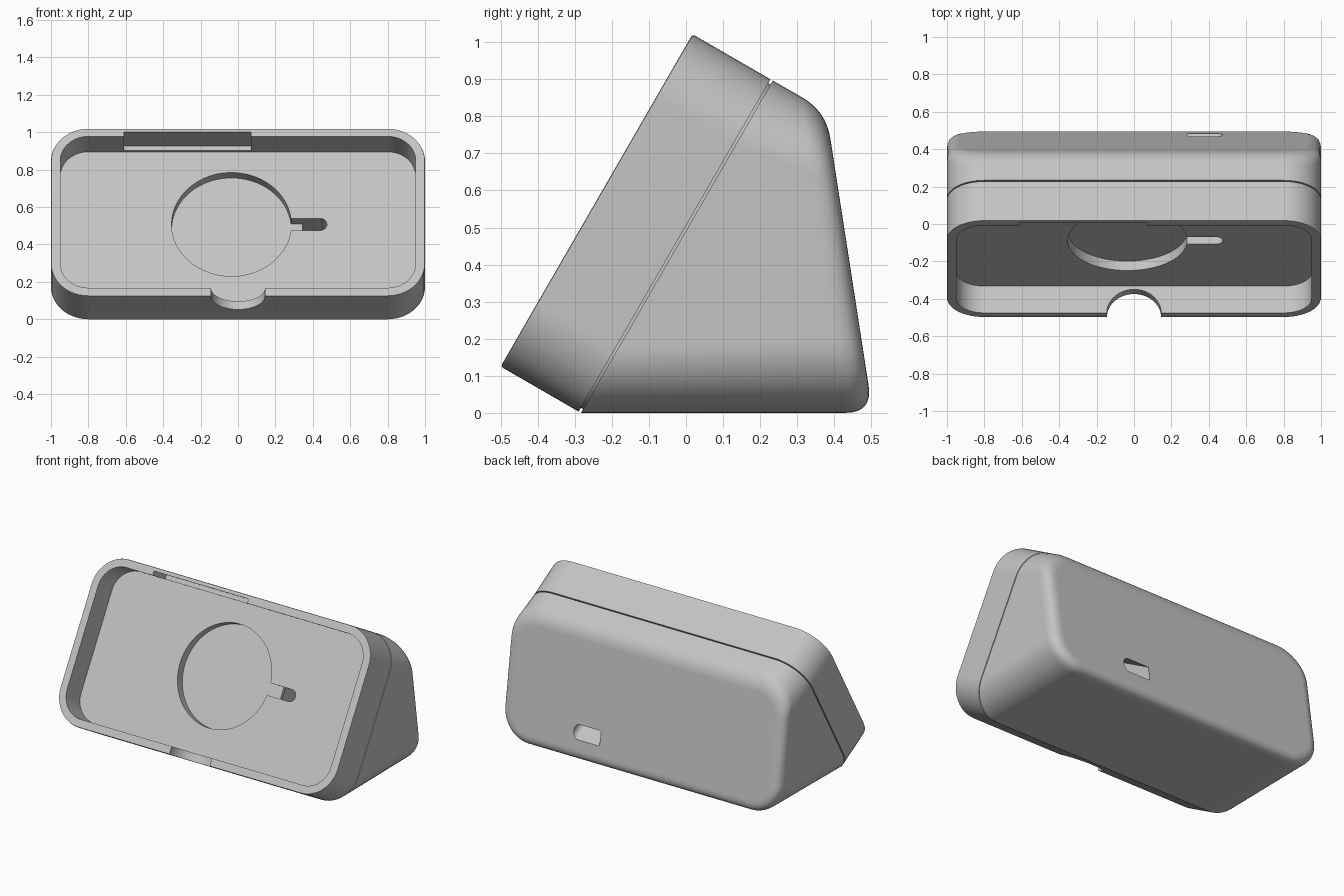
import bpy, bmesh, math
from mathutils import Vector

cube = bpy.data.objects.get("Cube")
if cube:
    bpy.data.objects.remove(cube)

TILT = math.radians(60)
HEIGHT = 1.035      # length of the sloping front face
SEAM = 0.25         # depth of the joint behind the front face
FLOOR = 0.165       # depth of the tray floor
PAD_X, PAD_V, PAD_R = -0.035, 0.537, 0.32

grey = bpy.data.materials.new("light grey plastic")
grey.use_nodes = True
colour = (0.55, 0.55, 0.55, 1)
grey.diffuse_color = colour
grey.node_tree.nodes["Principled BSDF"].inputs["Base Color"].default_value = colour


def place(x, v, d):
    """Point on the tilted frame: across, up the slope, depth behind it."""
    c, s = math.cos(TILT), math.sin(TILT)
    return Vector((x, -0.5 + c * v + s * d, 0.125 + s * v - c * d))


def rounded(x0, x1, v0, v1, r, inset=0.0, steps=12):
    """Rounded rectangle; r is one radius or (right, left)."""
    right, left = r if isinstance(r, tuple) else (r, r)
    pts = []
    for i, (cx, cv) in enumerate([(x1, v1), (x0, v1), (x0, v0), (x1, v0)]):
        rad = right if i in (0, 3) else left
        mx = cx - math.copysign(rad, cx - (x0 + x1) / 2)
        mv = cv - math.copysign(rad, cv - (v0 + v1) / 2)
        if rad == 0:
            pts.append((cx, cv))
            continue
        for k in range(steps + 1):
            a = math.pi / 2 * (i + k / steps)
            pts.append((mx + (rad - inset) * math.cos(a), mv + (rad - inset) * math.sin(a)))
    return pts


def loft(name, rings):
    """Closed solid through rings of equal point count."""
    bm = bmesh.new()
    loops = [[bm.verts.new(p) for p in ring] for ring in rings]
    n = len(loops[0])
    for a, b in zip(loops, loops[1:]):
        for i in range(n):
            bm.faces.new((a[i], a[(i + 1) % n], b[(i + 1) % n], b[i]))
    bm.faces.new(loops[0])
    bm.faces.new(loops[-1])
    bmesh.ops.recalc_face_normals(bm, faces=bm.faces)
    mesh = bpy.data.meshes.new(name)
    bm.to_mesh(mesh)
    bm.free()
    mesh.materials.append(grey)
    obj = bpy.data.objects.new(name, mesh)
    bpy.context.collection.objects.link(obj)
    return obj


def prism(name, outline, d0, d1):
    return loft(name, [[place(x, v, d) for x, v in outline] for d in (d0, d1)])


def cut(obj, cutters):
    bpy.context.view_layer.objects.active = obj
    for c in cutters:
        m = obj.modifiers.new("cut", "BOOLEAN")
        m.operation, m.solver, m.object = "DIFFERENCE", "EXACT", c
        bpy.ops.object.modifier_apply(modifier=m.name)


def shell(inset, d):
    return [place(x, v, d) for x, v in rounded(-1, 1, 0, HEIGHT, 0.2, inset)]


# Tray: softened front rim, and a tongue that leaves a groove at the joint
tray = loft("front_tray", [shell(0.008, 0), shell(0.002, 0.002), shell(0, 0.008),
                           shell(0, SEAM - 0.007), shell(0.012, SEAM - 0.007),
                           shell(0.012, SEAM)])

# Rear body: lofted from the joint to the leaning back face, with a filleted edge
low, high = Vector((0, 0.504, 0)), Vector((0, 0.378, 0.814))
up = (high - low).normalized()
span = (high - low).length
FILLET = 0.075


def back_ring(inset):
    return [low + up * v + Vector((x, 0, 0)) for x, v in rounded(-1, 1, 0, span, 0.2, inset)]


front, edge, inner = shell(0, SEAM), back_ring(0), back_ring(FILLET)
start = [e + (f - e).normalized() * FILLET for f, e in zip(front, edge)]
rings = [front]
for k in range(9):
    t = k / 8
    rings.append([a * (1 - t) ** 2 + b * 2 * t * (1 - t) + c * t * t
                  for a, b, c in zip(start, edge, inner)])
body = loft("rear_body", rings)

# Cutters: tray recess, round charger seat, cable slot and cable channel
wall = 0.05
recess = prism("recess_cutter", rounded(-1 + wall, 1 - wall, wall, HEIGHT - wall, 0.15), -0.1, FLOOR)
disc = [(PAD_X + PAD_R * math.cos(a), PAD_V + PAD_R * math.sin(a))
        for a in (math.tau * i / 96 for i in range(96))]
seat = prism("charger_seat_cutter", disc, FLOOR - 0.05, FLOOR + 0.058)
half = 0.037


def slot(name, x0, d0, d1):
    return prism(name, rounded(x0, 0.475, PAD_V - half, PAD_V + half, (half - 0.001, 0)), d0, d1)


cable_slot = slot("cable_slot_cutter", 0.2, FLOOR - 0.04, FLOOR + 0.058)
cable_hole = slot("cable_hole_cutter", 0.345, FLOOR - 0.03, SEAM + 0.1)
channel = slot("cable_channel_cutter", 0.285, SEAM - 0.002, 1.2)

# Cutters: button relief in the upper wall, thumb notch in the lower wall
relief = prism("button_relief_cutter", [(-0.61, 0.96), (0.07, 0.96), (0.07, 1.012), (-0.61, 1.012)],
               -0.1, 0.15)
arc = [(0.145 * math.cos(a), 0.145 * math.sin(a)) for a in (math.pi * i / 32 for i in range(33))]
notch_outline = [(0.145, -0.1)] + arc + [(-0.145, -0.1)]
notch = loft("thumb_notch_cutter", [[place(x, v, d) for x, d in notch_outline] for v in (-0.1, 0.1)])

cut(tray, [recess, seat, cable_slot, cable_hole, channel, relief, notch])
cut(body, [channel])
for c in (recess, seat, cable_slot, cable_hole, channel, relief, notch):
    bpy.data.objects.remove(c)

# Smooth curves, crisp edges
for obj in (tray, body):
    bpy.ops.object.select_all(action="DESELECT")
    obj.select_set(True)
    bpy.context.view_layer.objects.active = obj
    bpy.ops.object.shade_smooth_by_angle(angle=math.radians(30))
    m = obj.modifiers.new("weighted_normals", "WEIGHTED_NORMAL")
    m.keep_sharp = True
